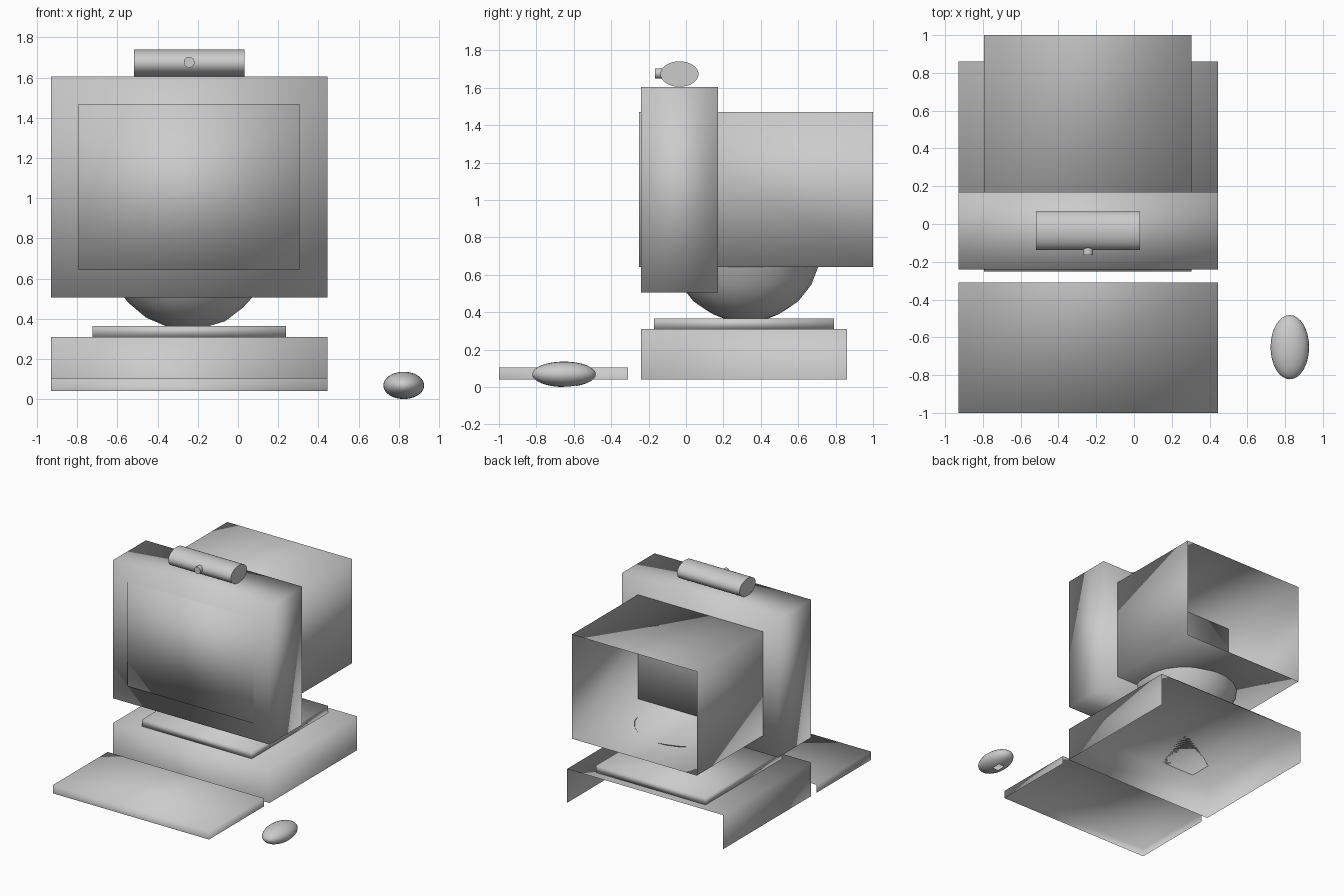
import bpy
import bmesh
import math
from mathutils import Matrix, Vector

if "Cube" in bpy.data.objects:
    bpy.data.objects.remove(bpy.data.objects["Cube"], do_unlink=True)

grey = bpy.data.materials.new("plastic_grey")
grey.use_nodes = True
colour = (0.6, 0.6, 0.6, 1.0)
grey.diffuse_color = colour
grey.node_tree.nodes["Principled BSDF"].inputs["Base Color"].default_value = colour


def finish(name, bm):
    """Turn a bmesh into a smooth-shaded grey object."""
    for face in bm.faces:
        face.smooth = True
    mesh = bpy.data.meshes.new(name)
    bm.to_mesh(mesh)
    bm.free()
    mesh.materials.append(grey)
    obj = bpy.data.objects.new(name, mesh)
    bpy.context.collection.objects.link(obj)
    return obj


def drop_faces(bm, rule):
    doomed = [f for f in bm.faces if rule(f)]
    bmesh.ops.delete(bm, geom=doomed, context='FACES')


def box(name, x, y, z, open_sides=()):
    """Box from ranges; open_sides lists the directions left without a face."""
    bm = bmesh.new()
    bmesh.ops.create_cube(bm, size=1)
    bm.normal_update()
    drop_faces(bm, lambda f: any(f.normal.dot(Vector(d)) > 0.9 for d in open_sides))
    ranges = (x, y, z)
    for v in bm.verts:
        v.co = [r[0] if c < 0 else r[1] for c, r in zip(v.co, ranges)]
    return finish(name, bm)


def cylinder(name, centre, radii, length, axis_turn, sides):
    """Elliptical cylinder; radii are the section sizes before turning."""
    bm = bmesh.new()
    bmesh.ops.create_cone(bm, cap_ends=True, segments=sides, radius1=1,
                          radius2=1, depth=length)
    bmesh.ops.transform(bm, verts=bm.verts, matrix=Matrix.Translation(centre)
                        @ axis_turn @ Matrix.Diagonal((*radii, 1, 1)))
    obj = finish(name, bm)
    bpy.ops.object.select_all(action='DESELECT')
    obj.select_set(True)
    bpy.context.view_layer.objects.active = obj
    bpy.ops.object.shade_smooth_by_angle(angle=math.radians(40))
    return obj


BACK, BOTTOM = (0, 1, 0), (0, 0, -1)

# System unit and keyboard are shells open behind and below
box("system_unit", (-0.93, 0.445), (-0.24, 0.86), (0.04, 0.31), (BACK, BOTTOM))
box("keyboard", (-0.93, 0.445), (-1.0, -0.31), (0.04, 0.105), (BACK, BOTTOM))
box("stand_plate", (-0.725, 0.24), (-0.17, 0.79), (0.31, 0.365))

# Monitor: deep housing pushed through a thick front frame
box("monitor_frame", (-0.93, 0.445), (-0.24, 0.17), (0.505, 1.605))
box("monitor_housing", (-0.795, 0.305), (-0.252, 1.0), (0.642, 1.47), (BACK,))

# Faceted swivel bowl under the monitor
bm = bmesh.new()
bmesh.ops.create_icosphere(bm, subdivisions=3, radius=0.405)
bmesh.ops.translate(bm, verts=bm.verts, vec=(-0.245, 0.32, 0.75))
drop_faces(bm, lambda f: f.calc_center_median().z > 0.64)
finish("swivel_bowl", bm)

# Camera on top of the monitor
cylinder("camera_body", (-0.243, -0.035, 1.673), (0.068, 0.102), 0.55,
         Matrix.Rotation(math.pi / 2, 4, 'Y'), 32)
cylinder("camera_lens", (-0.243, -0.14, 1.677), (0.027, 0.027), 0.05,
         Matrix.Rotation(math.pi / 2, 4, 'X'), 16)

# Mouse with a small opening underneath
bm = bmesh.new()
bmesh.ops.create_uvsphere(bm, u_segments=24, v_segments=16, radius=1)
bmesh.ops.rotate(bm, verts=bm.verts, matrix=Matrix.Rotation(math.pi / 2, 3, 'X'))
drop_faces(bm, lambda f: f.calc_center_median().z < -0.9
           and abs(f.calc_center_median().x) < 0.2
           and 0 < f.calc_center_median().y < 0.4)
bmesh.ops.transform(bm, verts=bm.verts, matrix=Matrix.Translation((0.825, -0.652, 0.068))
                    @ Matrix.Diagonal((0.102, 0.17, 0.068, 1)))
finish("mouse", bm)
